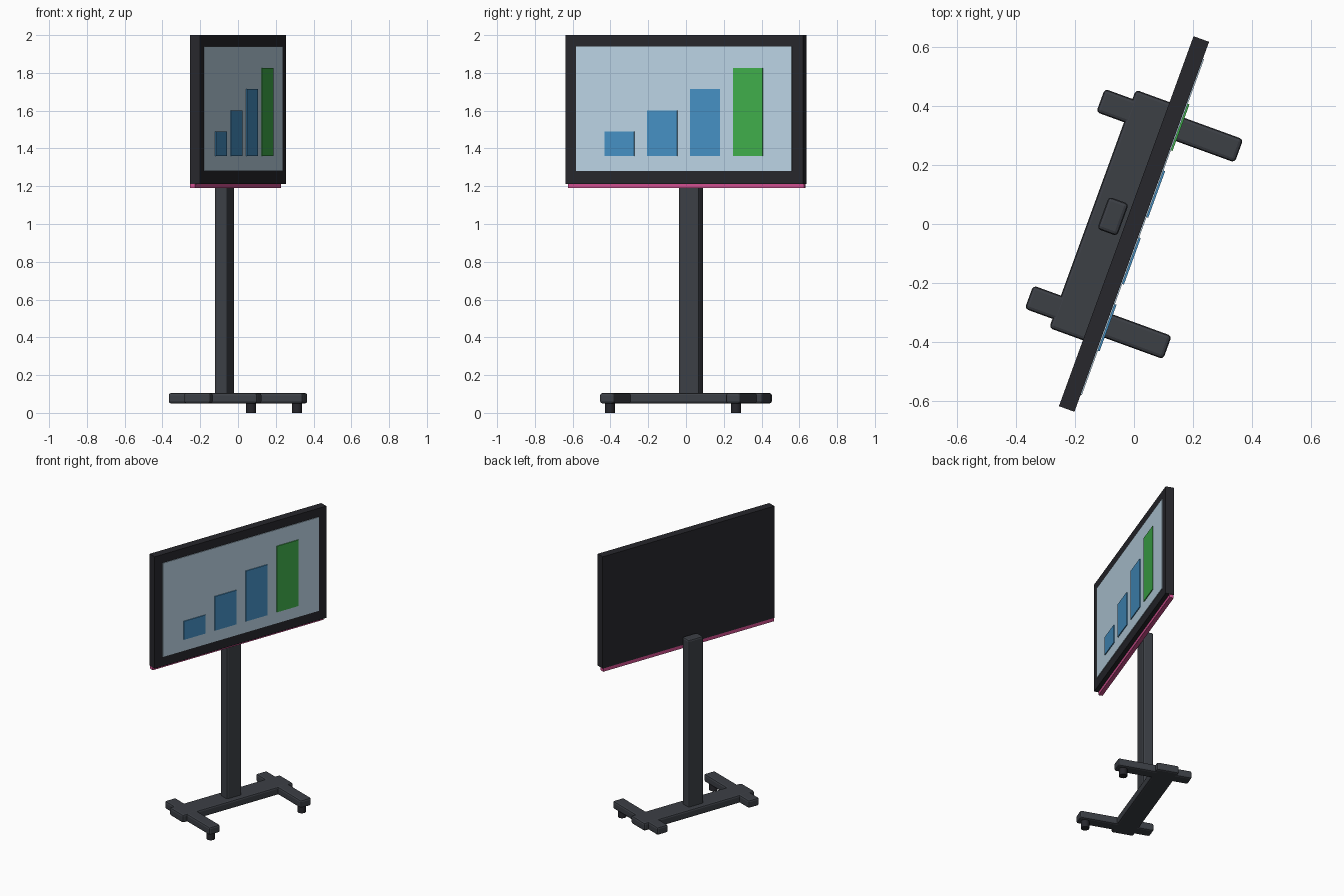
import bpy
from math import radians
from mathutils import Vector, Matrix

if "Cube" in bpy.data.objects:
    bpy.data.objects.remove(bpy.data.objects["Cube"])

# the whole stand is turned; local x = screen width, local -y = screen front
TURN = radians(70)
ROT = Matrix.Rotation(TURN, 3, 'Z')


def material(name, rgb):
    m = bpy.data.materials.new(name)
    m.diffuse_color = (*rgb, 1)
    m.use_nodes = True
    m.node_tree.nodes["Principled BSDF"].inputs["Base Color"].default_value = m.diffuse_color
    return m


BLACK = material("bezel_black", (0.02, 0.02, 0.025))
STEEL = material("stand_grey", (0.045, 0.05, 0.06))
GLASS = material("screen_pale_blue", (0.50, 0.66, 0.78))
BLUE = material("chart_blue", (0.06, 0.28, 0.55))
GREEN = material("chart_green", (0.05, 0.42, 0.07))
PINK = material("strip_pink", (0.65, 0.08, 0.28))


def finish(name, mat, bevel=0):
    ob = bpy.context.object
    ob.name = name
    ob.data.materials.append(mat)
    if bevel:
        b = ob.modifiers.new("bevel", 'BEVEL')
        b.width = bevel
        b.segments = 2
    return ob


def box(name, x, y, z, mat, bevel=0):
    """Box from (min, max) ranges in the turned frame."""
    mid = Vector([(a + b) / 2 for a, b in (x, y, z)])
    bpy.ops.mesh.primitive_cube_add(size=1, location=ROT @ mid, rotation=(0, 0, TURN))
    size = [b - a for a, b in (x, y, z)]
    bpy.context.object.data.transform(Matrix.Diagonal((*size, 1)))
    return finish(name, mat, bevel)


# display
box("display_frame", (-0.668, 0.668), (-0.028, 0.028), (1.213, 2.0), BLACK)
box("screen", (-0.607, 0.607), (-0.032, -0.02), (1.28, 1.94), GLASS)
box("bottom_strip", (-0.664, 0.664), (0.0, 0.028), (1.19, 1.2135), PINK)

# bar chart on the screen
for i, top in enumerate((1.49, 1.60, 1.715, 1.825)):
    cx = -0.362 + i * 0.2413
    box(f"chart_bar_{i + 1}", (cx - 0.084, cx + 0.084), (-0.038, -0.03),
        (1.36, top), GREEN if i == 3 else BLUE)

# post and base
box("post", (-0.058, 0.058), (0.040, 0.112), (0.09, 1.28), STEEL, 0.012)
box("base_bar", (-0.43, 0.43), (0.0, 0.15), (0.05, 0.106), STEEL, 0.012)

# feet with a front caster each
for side, s in (("left", -1), ("right", 1)):
    cx = 0.355 * s
    box(f"{side}_foot", (cx - 0.042, cx + 0.042), (-0.25, 0.25), (0.05, 0.105), STEEL, 0.012)
    bpy.ops.mesh.primitive_cylinder_add(vertices=16, radius=0.027, depth=0.056,
                                        location=ROT @ Vector((cx, -0.203, 0.028)))
    finish(f"{side}_caster", BLACK)
    bpy.ops.object.shade_smooth_by_angle()
